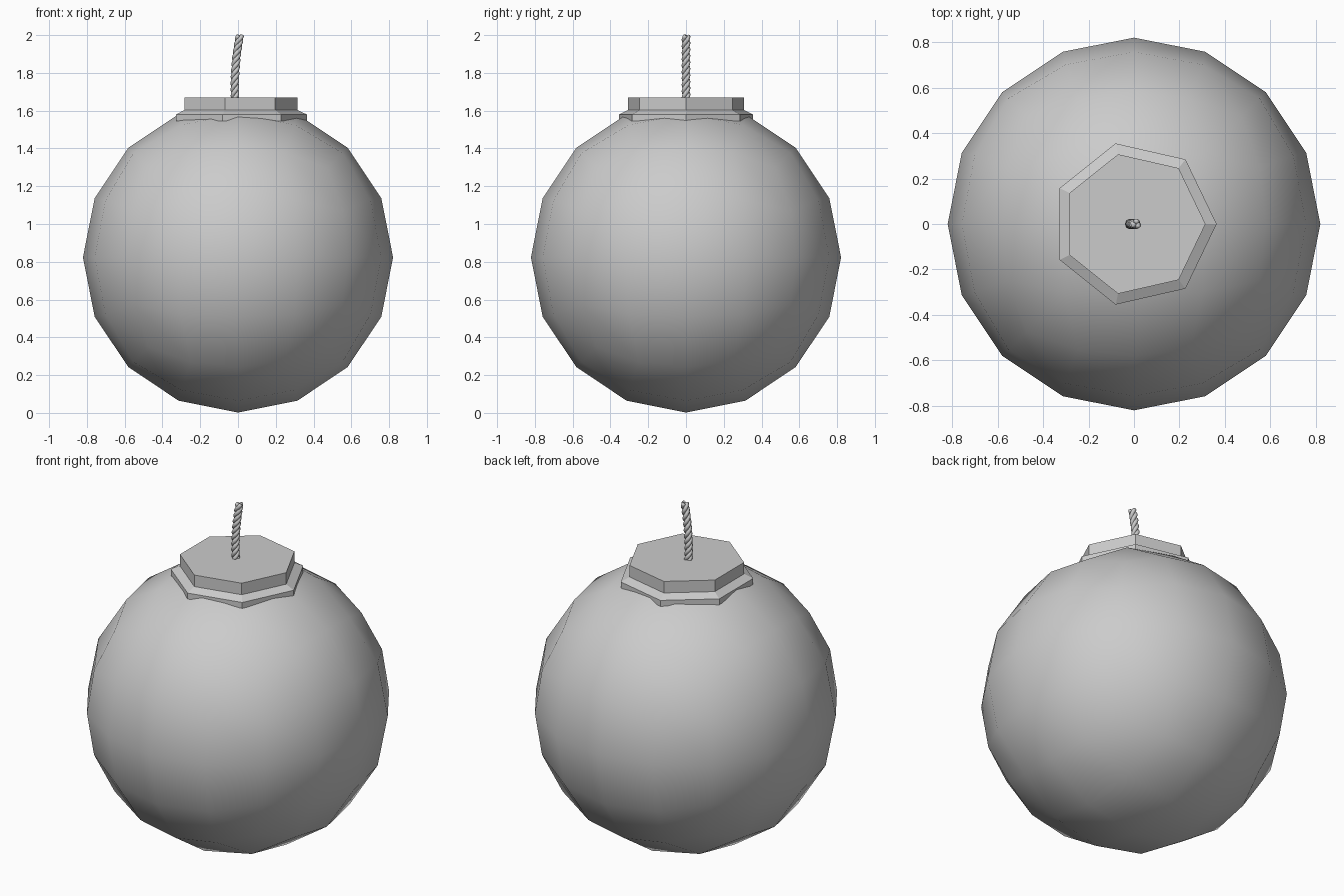
import bpy
import bmesh
from math import cos, sin, tau
from mathutils import Vector

if "Cube" in bpy.data.objects:
    bpy.data.objects.remove(bpy.data.objects["Cube"], do_unlink=True)

# One plain grey for the whole model
grey = bpy.data.materials.new("grey")
grey.use_nodes = True
color = (0.6, 0.6, 0.6, 1.0)
grey.diffuse_color = color
grey.node_tree.nodes["Principled BSDF"].inputs["Base Color"].default_value = color


def add_mesh(name, bm, smooth):
    bmesh.ops.recalc_face_normals(bm, faces=bm.faces)
    for face in bm.faces:
        face.smooth = smooth
    mesh = bpy.data.meshes.new(name)
    bm.to_mesh(mesh)
    bm.free()
    mesh.materials.append(grey)
    obj = bpy.data.objects.new(name, mesh)
    bpy.context.collection.objects.link(obj)
    return obj


# Round body: a cube subdivided and pushed out to a sphere, twice
RADIUS = 0.821
body = bmesh.new()
bmesh.ops.create_cube(body, size=2)
for level in range(2):
    bmesh.ops.subdivide_edges(body, edges=body.edges[:], cuts=1, use_grid_fill=True)
    for v in body.verts:
        v.co = v.co.normalized()
for v in body.verts:
    v.co = v.co * RADIUS + Vector((0, 0, RADIUS + 0.002))
add_mesh("round_body", body, True)

# Seven-sided cap with a sloping flange, lofted from (radius, height) rings
SIDES = 7
cap = bmesh.new()
profile = [(0.364, 1.545), (0.364, 1.58), (0.315, 1.603), (0.315, 1.671)]
rings = []
for r, z in profile:
    rings.append([cap.verts.new((r * cos(tau * i / SIDES), r * sin(tau * i / SIDES), z))
                  for i in range(SIDES)])
for low, high in zip(rings, rings[1:]):
    for i in range(SIDES):
        j = (i + 1) % SIDES
        cap.faces.new((low[i], low[j], high[j], high[i]))
cap.faces.new(rings[0])
cap.faces.new(rings[-1])
add_mesh("cap", cap, False)


# Fuse: three strands twisted around a gently bent centre line
def fuse_centre(t):
    return Vector((-0.015 - 0.018 * t + 0.043 * t * t, 0, 1.66 + 0.337 * t))


STRANDS, STEPS, TURNS = 3, 48, 3.3
STRAND_RADIUS, SEGMENTS = 0.0115, 8
for s in range(STRANDS):
    path = []
    for k in range(STEPS + 1):
        t = k / STEPS
        a = tau * (TURNS * t + s / STRANDS)
        path.append(fuse_centre(t) + Vector((cos(a), sin(a), 0)) * 0.0115)
    strand = bmesh.new()
    loops = []
    for k, p in enumerate(path):
        along = (path[min(k + 1, STEPS)] - path[max(k - 1, 0)]).normalized()
        side = along.cross(Vector((0, 1, 0))).normalized()
        up = along.cross(side)
        loops.append([strand.verts.new(p + STRAND_RADIUS * (side * cos(tau * i / SEGMENTS)
                                                            + up * sin(tau * i / SEGMENTS)))
                      for i in range(SEGMENTS)])
    for low, high in zip(loops, loops[1:]):
        for i in range(SEGMENTS):
            j = (i + 1) % SEGMENTS
            strand.faces.new((low[i], low[j], high[j], high[i]))
    strand.faces.new(loops[0])
    strand.faces.new(loops[-1])
    add_mesh(f"fuse_strand_{s + 1}", strand, True)
